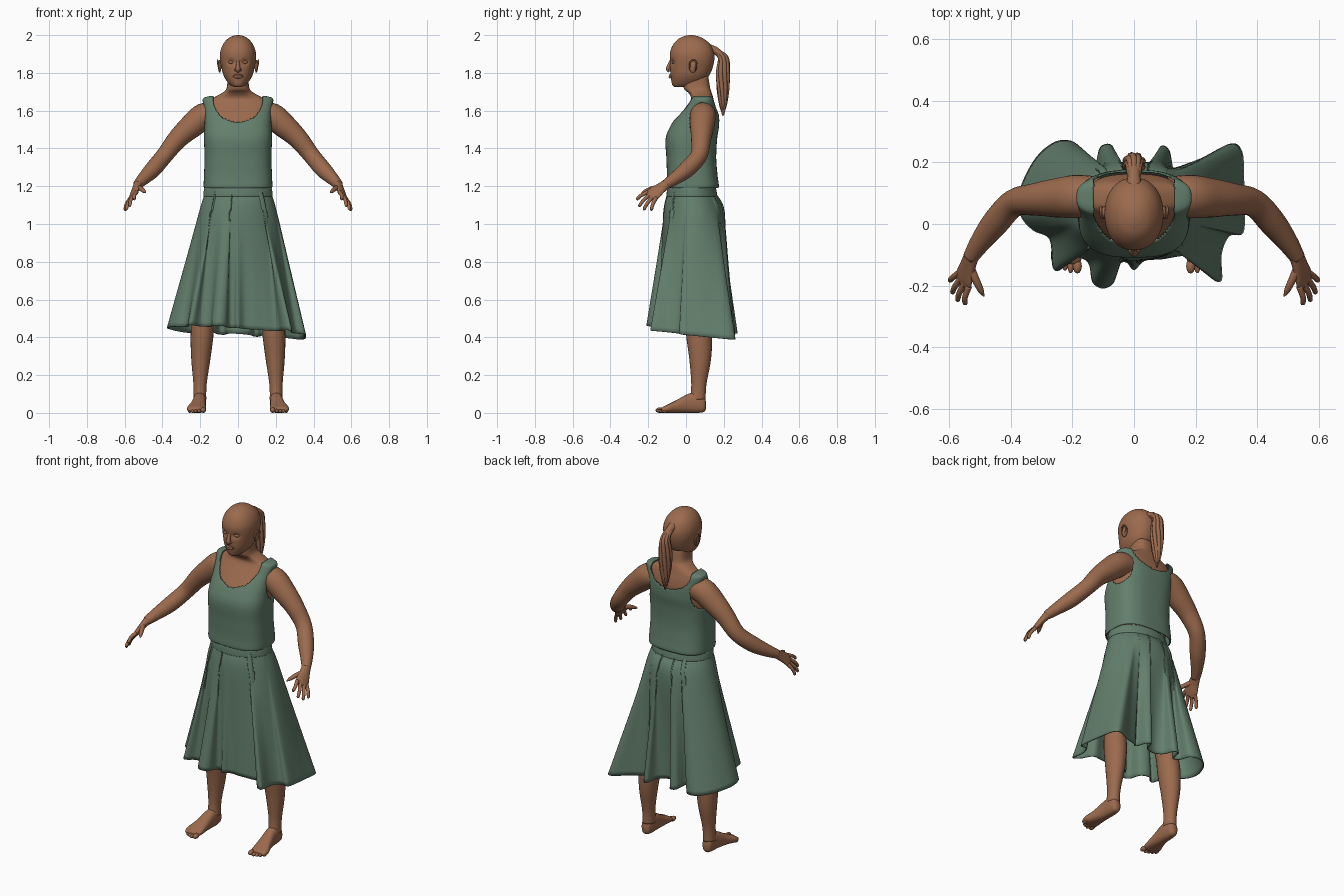
import bpy, bmesh, math
from mathutils import Vector, Matrix


def material(name, rgb):
    m = bpy.data.materials.new(name)
    m.diffuse_color = (*rgb, 1)
    return m


SKIN = material("brown skin", (0.33, 0.145, 0.075))
CLOTH = material("sage green cloth", (0.125, 0.21, 0.15))


def finish(name, bm, mat, mirror=False, thick=0):
    bmesh.ops.recalc_face_normals(bm, faces=bm.faces)
    me = bpy.data.meshes.new(name)
    bm.to_mesh(me)
    bm.free()
    me.materials.append(mat)
    me.shade_smooth()
    ob = bpy.data.objects.new(name, me)
    bpy.context.collection.objects.link(ob)
    if mirror:
        ob.modifiers.new("mirror", 'MIRROR').use_mirror_merge = False
    if thick:
        s = ob.modifiers.new("thickness", 'SOLIDIFY')
        s.thickness, s.offset = thick, -1
    return ob


def smooth(keys, k, closed=False):
    """Catmull-Rom interpolation of number tuples."""
    n, out = len(keys), []
    pick = (lambda i: keys[i % n]) if closed else (lambda i: keys[max(0, min(n - 1, i))])
    for i in range(n if closed else n - 1):
        p = [pick(i + j) for j in (-1, 0, 1, 2)]
        for s in range(k):
            t = s / k
            out.append(tuple(0.5 * (2 * b + (c - a) * t + (2 * a - 5 * b + 4 * c - d) * t * t
                                    + (3 * b - a - 3 * c + d) * t ** 3) for a, b, c, d in zip(*p)))
    return out if closed else out + [tuple(keys[-1])]


def skin_rows(bm, rows):
    vs = [[bm.verts.new(p) for p in r] for r in rows]
    n = len(rows[0])
    for a, b in zip(vs, vs[1:]):
        for j in range(n):
            bm.faces.new((a[j], a[(j + 1) % n], b[(j + 1) % n], b[j]))
    return vs


def tube(keys, side=(1, 0, 0), axis=None, n=2.0, seg=24, k=5, cap=True, bm=None):
    """Sweep superellipse sections; keys are x, y, z, half-width, half-depth."""
    bm = bm or bmesh.new()
    pts = smooth([q if len(q) == 5 else (*q, q[3]) for q in keys], k)
    rows = []
    for i, q in enumerate(pts):
        a, b = pts[max(0, i - 1)], pts[min(len(pts) - 1, i + 1)]
        t = Vector(axis) if axis else (Vector(b[:3]) - Vector(a[:3])).normalized()
        u = Vector(side) - t * t.dot(Vector(side))
        u.normalize()
        v = t.cross(u)
        row = []
        for j in range(seg):
            c, s = math.cos(2 * math.pi * j / seg), math.sin(2 * math.pi * j / seg)
            c, s = (math.copysign(abs(w) ** (2 / n), w) for w in (c, s))
            row.append(Vector(q[:3]) + u * c * max(q[3], .001) + v * s * max(q[4], .001))
        rows.append(row)
    vs = skin_rows(bm, rows)
    if cap:
        bm.faces.new(vs[0])
        bm.faces.new(vs[-1])
    return bm


def levels(rows):
    """Horizontal sections given as z, half-width, front y, back y."""
    return [(0, (f + b) / 2, z, a, (b - f) / 2) for z, a, f, b in rows]


def ball(bm, loc, scale):
    bmesh.ops.create_uvsphere(bm, u_segments=16, v_segments=10, radius=1,
                              matrix=Matrix.Translation(loc) @ Matrix.Diagonal((*scale, 1)))


UP = (0, 0, 1)

# Head with eye sockets pressed in
bm = tube(levels([(1.725, .02, -.06, -.02), (1.735, .04, -.072, .06), (1.76, .062, -.078, .10),
                  (1.79, .078, -.082, .125), (1.83, .088, -.084, .142), (1.87, .095, -.085, .15),
                  (1.91, .094, -.084, .148), (1.95, .08, -.068, .13), (1.98, .055, -.04, .095),
                  (1.995, .028, -.008, .06), (2.0, .006, .018, .034)]), axis=UP, n=2.15, seg=64, k=6)
for v in bm.verts:
    if v.co.y < 0:
        d2 = (abs(v.co.x) - .036) ** 2 + ((v.co.z - 1.857) * 1.3) ** 2
        v.co.y += .013 * math.exp(-d2 / .00035)
finish("head", bm, SKIN)

# Face details
bm = tube([(0, -.076, 1.872, .007), (0, -.088, 1.845, .009), (0, -.093, 1.822, .013), (0, -.086, 1.808, .01)], seg=14)
ball(bm, (.011, -.085, 1.815), (.008, .009, .007))
ball(bm, (-.011, -.085, 1.815), (.008, .009, .007))
finish("nose", bm, SKIN)
bm = bmesh.new()
for z, r in ((1.787, .0055), (1.778, .0065)):
    tube([(-.027, -.074, 1.782, .002), (-.013, -.083, z, r), (0, -.086, z, r), (.013, -.083, z, r),
          (.027, -.074, 1.782, .002)], side=UP, seg=10, bm=bm)
finish("lips", bm, SKIN)
bm = bmesh.new()
ball(bm, (.036, -.063, 1.856), (.015, .012, .009))
finish("eyes", bm, SKIN, True)
bm = bmesh.new()
ball(bm, (.097, .037, 1.835), (.009, .021, .034))
tube([(.1, .02, 1.82, .003), (.106, .022, 1.855, .004), (.108, .042, 1.868, .004), (.107, .056, 1.85, .004),
      (.1, .045, 1.815, .004)], side=(1, 0, 0), seg=8, bm=bm)
finish("ears", bm, SKIN, True)

# Ponytail: a core and twisting strands
bm = tube([(0, .12, 1.925, .028), (0, .16, 1.915, .02), (0, .19, 1.875, .026, .02), (0, .2, 1.78, .03, .026),
           (0, .2, 1.67, .022, .02), (0, .195, 1.575, .004)], seg=16)
for i in range(8):
    a = i * math.pi / 4
    strand = [(0.012 * math.cos(a), .145 + .01 * math.sin(a), 1.92, .008)]
    for z, r, w in ((1.885, .018, .011), (1.8, .028, .012), (1.71, .024, .011), (1.63, .013, .008), (1.575 + .008 * (i % 4), .004, .002)):
        b = a + (1.9 - z) * 3
        strand.append((r * math.cos(b), .196 + r * .95 * math.sin(b), z, w))
    tube(strand, seg=8, bm=bm)
finish("ponytail", bm, SKIN)

# Torso skin, neck and hips
finish("torso_and_neck", tube(levels([
    (.9, .13, 0, .12), (.98, .17, -.05, .16), (1.06, .18, -.07, .17), (1.19, .165, -.08, .14), (1.35, .165, -.09, .145),
    (1.45, .168, -.096, .153), (1.52, .166, -.07, .163), (1.58, .166, -.03, .163), (1.62, .164, .0, .157),
    (1.655, .15, .024, .147), (1.675, .118, .025, .142), (1.695, .082, .012, .136), (1.72, .06, -.012, .128),
    (1.78, .055, -.012, .118)]), axis=UP, n=2.6, seg=64), SKIN)

# Arms
finish("arms", tube([(.11, .09, 1.58, .062), (.18, .09, 1.57, .07), (.25, .085, 1.515, .064), (.32, .08, 1.45, .053),
                     (.39, .068, 1.362, .045), (.45, .005, 1.29, .044), (.5, -.06, 1.24, .034),
                     (.532, -.11, 1.208, .025)], side=(0, 1, 0)), SKIN, True)

# Hands: palm, four fingers and thumb
SPREAD = Vector((.49, .72, -.49))
bm = tube([(.527, -.1, 1.214, .025, .024), (.541, -.14, 1.185, .033, .018), (.552, -.175, 1.157, .041, .014),
           (.557, -.194, 1.142, .036, .009)], side=SPREAD)
for off, tip in ((-.032, (.55, -.262, 1.13)), (-.011, (.575, -.25, 1.093)),
                 (.011, (.592, -.225, 1.075)), (.03, (.6, -.185, 1.072))):
    a, b = Vector((.553, -.18, 1.153)) + SPREAD * off, Vector(tip)
    m = a.lerp(b, .55) + Vector((.005, -.002, .004))
    tube([(*a, .011), (*m, .0095), (*a.lerp(b, .93), .008), (*b, .002)], side=SPREAD, seg=12, bm=bm)
tube([(.535, -.135, 1.195, .015), (.515, -.18, 1.187, .013), (.498, -.215, 1.174, .01), (.488, -.235, 1.165, .002)],
     side=SPREAD, seg=12, bm=bm)
finish("hands", bm, SKIN, True)

# Legs
finish("legs", tube([(.1, .06, .98, .085, .1), (.125, .06, .85, .09, .095), (.16, .06, .65, .074, .078),
                     (.185, .062, .5, .061, .066), (.191, .07, .4, .06, .068), (.197, .075, .28, .05, .057),
                     (.201, .068, .15, .035, .04), (.202, .062, .07, .034, .042)], axis=UP), SKIN, True)

# Feet with five toes
bm = tube([(.203, .106, .04, .01, .018), (.203, .095, .045, .026, .04), (.203, .06, .055, .033, .055),
           (.205, .01, .05, .035, .05), (.212, -.05, .034, .042, .034), (.219, -.09, .024, .05, .024),
           (.22, -.118, .018, .048, .017), (.22, -.13, .016, .04, .01)], axis=(0, 1, 0), n=2.4)
for i, (x, y, r) in enumerate(((.184, -.137, .0145), (.206, -.138, .01), (.224, -.132, .0095),
                               (.241, -.124, .009), (.256, -.112, .0085))):
    ball(bm, (x, y, r), (r, .024 - .002 * i, r))
finish("feet", bm, SKIN, True)


# Sleeveless top, trimmed along neckline and armholes
def trim(p):
    x, depth = abs(p.x), .12 if p.y < .06 else .09
    neck = math.hypot(x / .132, min(0, p.z - 1.66) / depth) - 1
    arm = math.hypot((p.y - .085) / .066, (p.z - 1.55) / .092) - 1 if x > .1 else 9
    return min(neck, arm)


bm = tube(levels([(1.19, .18, -.1, .17), (1.205, .182, -.103, .174), (1.26, .18, -.101, .167), (1.35, .177, -.104, .16),
                  (1.45, .18, -.108, .165), (1.52, .178, -.082, .175), (1.58, .178, -.042, .175),
                  (1.62, .182, -.01, .168), (1.655, .187, .014, .158), (1.668, .18, .022, .15),
                  (1.676, .155, .028, .144), (1.68, .12, .03, .14), (1.69, .08, .03, .13)]),
          axis=UP, n=2.8, seg=128, k=8, cap=False)
moved = set()
for e in list(bm.edges):
    a, b = e.verts
    fa, fb = trim(a.co), trim(b.co)
    if fa * fb < 0 and max(fa, fb) < 3:
        near, far, t = (a, b, fa / (fa - fb)) if abs(fa) < abs(fb) else (b, a, fb / (fb - fa))
        if near not in moved:
            near.co = near.co.lerp(far.co, t)
            moved.add(near)
bmesh.ops.delete(bm, geom=[f for f in bm.faces if trim(f.calc_center_median()) < 0], context='FACES')
finish("sleeveless_top", bm, CLOTH, thick=.007)

# Skirt: waist and hips flow into a folded hem outline seen from above
HEM = [(0, -.15), (.035, -.12), (.09, -.115), (.15, -.105), (.21, -.1), (.245, -.17), (.285, -.185), (.285, -.1),
       (.31, -.04), (.355, -.03), (.36, .05), (.358, .15), (.352, .235), (.315, .262), (.22, .215), (.155, .19),
       (.13, .175), (.115, .24), (.085, .252), (.06, .19), (0, .165), (-.05, .19), (-.07, .255), (-.11, .25),
       (-.13, .18), (-.165, .19), (-.185, .26), (-.25, .27), (-.32, .215), (-.372, .11), (-.37, .03), (-.33, -.02),
       (-.275, -.05), (-.265, -.14), (-.24, -.15), (-.2, -.11), (-.15, -.125), (-.135, -.19), (-.1, -.21),
       (-.065, -.19), (-.05, -.135), (-.025, -.125)]
columns = []
for x, y in smooth(HEM, 5, True):
    a = math.atan2((y - .03) / .24, x / .36)
    c, s = math.cos(a), math.sin(a)
    ring = lambda z, w, f, b: (w * c, (f + b) / 2 + (b - f) / 2 * s, z)
    hip, hem = ring(1.06, .207, -.118, .203), (x, y, .435 - .1 * y - .06 * x)
    mid = tuple(p + (q - p) * .5 for p, q in zip(hip, hem))
    columns.append(smooth([ring(1.23, .17, -.088, .15), ring(1.165, .177, -.096, .155), hip, mid, hem], 8))
bm = bmesh.new()
skin_rows(bm, list(zip(*columns)))
finish("skirt", bm, CLOTH, thick=.006)

# Waistband
finish("waistband", tube(levels([(1.145, .181, -.1, .163), (1.15, .184, -.103, .166), (1.178, .181, -.101, .161),
                                 (1.2, .176, -.096, .156)]), axis=UP, seg=64, cap=False), CLOTH, thick=.005)
